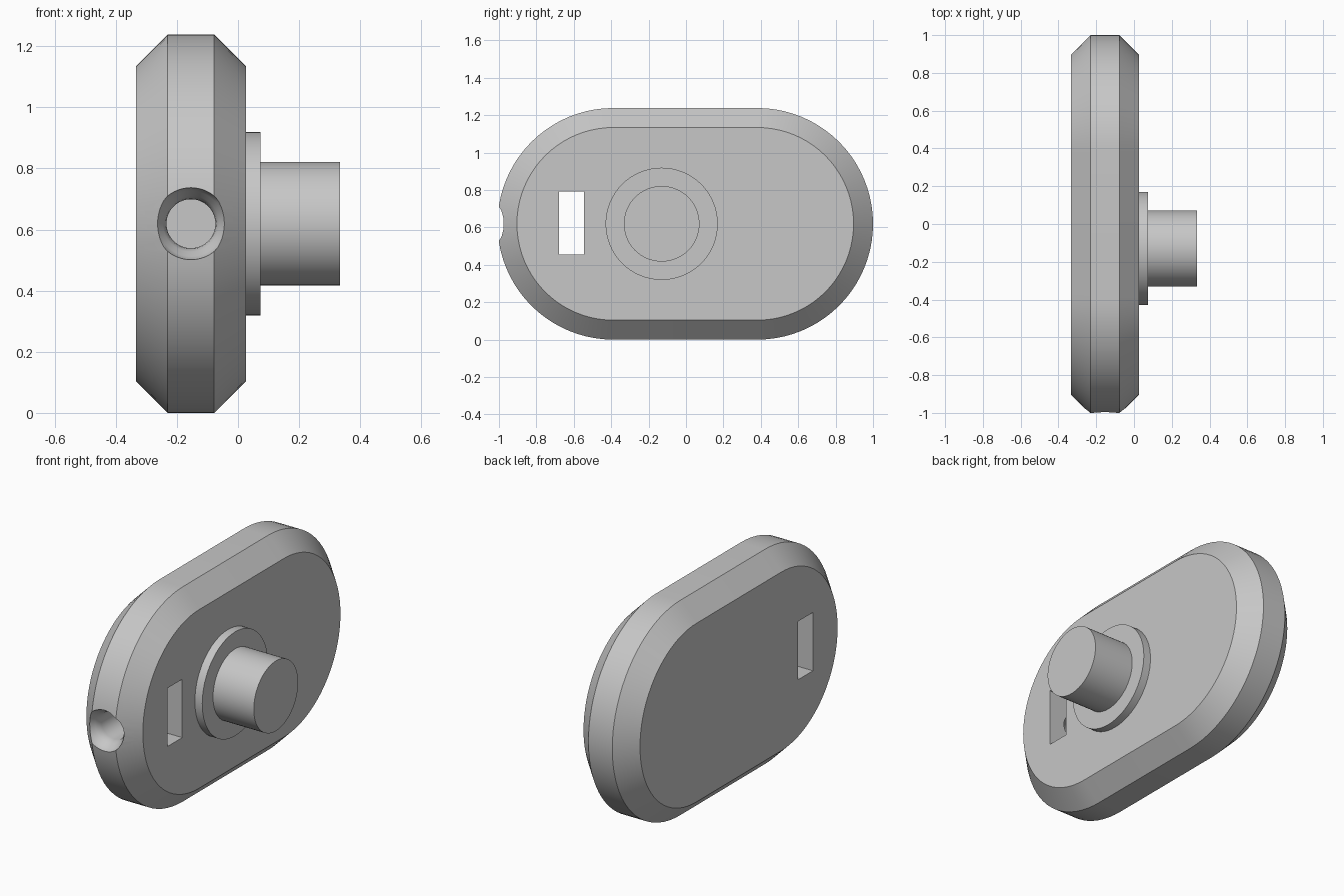
import bpy
import bmesh
from math import sin, cos, pi, radians
from mathutils import Matrix, Vector

if "Cube" in bpy.data.objects:
    bpy.data.objects.remove(bpy.data.objects["Cube"])

RADIUS = 0.619
ZC = 0.619              # height of the main axis
BACK, FACE = -0.334, 0.026
CHAMFER = 0.104
MID_X = (BACK + FACE) / 2

grey = bpy.data.materials.new("light_grey")
grey.use_nodes = True
colour = (0.57, 0.57, 0.57, 1)
grey.diffuse_color = colour
grey.node_tree.nodes["Principled BSDF"].inputs["Base Color"].default_value = colour


def make_object(name, bm):
    bmesh.ops.recalc_face_normals(bm, faces=bm.faces)
    mesh = bpy.data.meshes.new(name)
    bm.to_mesh(mesh)
    bm.free()
    mesh.materials.append(grey)
    obj = bpy.data.objects.new(name, mesh)
    bpy.context.collection.objects.link(obj)
    return obj


def loft(name, rings):
    """Skin a stack of closed rings and cap both ends."""
    bm = bmesh.new()
    loops = [[bm.verts.new(p) for p in ring] for ring in rings]
    n = len(loops[0])
    for a, b in zip(loops, loops[1:]):
        for i in range(n):
            j = (i + 1) % n
            bm.faces.new((a[i], a[j], b[j], b[i]))
    bm.faces.new(loops[0])
    bm.faces.new(loops[-1])
    return make_object(name, bm)


def stadium(x, inset, steps=40):
    r = RADIUS - inset
    ring = []
    for centre, start in ((0.381, -pi / 2), (-0.389, pi / 2)):
        for i in range(steps + 1):
            a = start + pi * i / steps
            ring.append((x, centre + r * cos(a), ZC + r * sin(a)))
    return ring


def circle(axis, offset, r, centre, steps=64):
    ring = []
    for i in range(steps):
        a = 2 * pi * i / steps
        u, v = centre + r * cos(a), ZC + r * sin(a)
        ring.append((offset, u, v) if axis == "x" else (u, offset, v))
    return ring


def cut(target, cutter):
    cutter.hide_render = True
    mod = target.modifiers.new("cut", "BOOLEAN")
    mod.operation = "DIFFERENCE"
    mod.solver = "EXACT"
    mod.object = cutter
    bpy.context.view_layer.objects.active = target
    bpy.ops.object.modifier_apply(modifier=mod.name)
    bpy.data.objects.remove(cutter)


def smooth(obj):
    bpy.ops.object.select_all(action="DESELECT")
    obj.select_set(True)
    bpy.context.view_layer.objects.active = obj
    bpy.ops.object.shade_smooth_by_angle(angle=radians(30))


# Chamfered rounded body
body = loft("body", [stadium(BACK, CHAMFER), stadium(BACK + CHAMFER, 0),
                     stadium(FACE - CHAMFER, 0), stadium(FACE, CHAMFER)])

# Rectangular slot through the body
bm = bmesh.new()
bmesh.ops.create_cube(bm, size=1, matrix=Matrix.Translation(Vector((MID_X, -0.612, 0.623)))
                      @ Matrix.Diagonal((1, 0.134, 0.336, 1)))
cut(body, make_object("slot_cutter", bm))

# Flared hole from the front rim into the slot
flare = [(-0.60, 0.08), (-0.91, 0.08), (-0.93, 0.083), (-0.95, 0.092),
         (-0.97, 0.107), (-0.99, 0.117), (-1.1, 0.13)]
cut(body, loft("hole_cutter", [circle("y", y, r, MID_X) for y, r in flare]))
smooth(body)

# Collar and round post on the side face
for name, x0, x1, r in (("collar", FACE, 0.073, 0.30), ("post", 0.073, 0.333, 0.202)):
    smooth(loft(name, [circle("x", x0, r, -0.13), circle("x", x1, r, -0.13)]))
